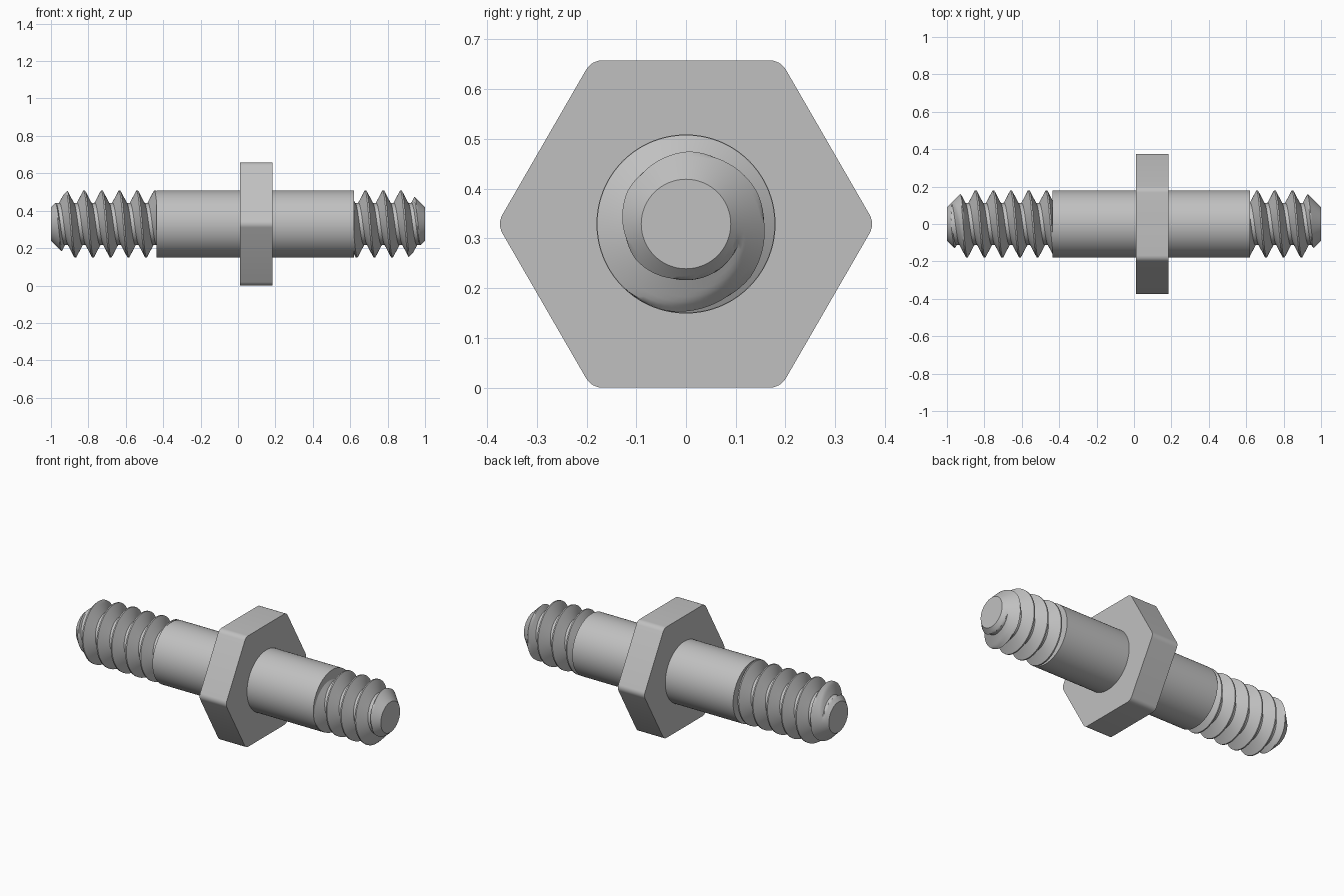
import bpy, bmesh, math

cube = bpy.data.objects.get("Cube")
if cube:
    bpy.data.objects.remove(cube)

AXIS = 0.329       # height of the long axis, also half the hex width
SHANK_R = 0.18
PITCH = 0.0945

steel = bpy.data.materials.new("grey steel")
steel.use_nodes = True
grey = (0.53, 0.53, 0.53, 1)
steel.diffuse_color = grey
steel.node_tree.nodes["Principled BSDF"].inputs["Base Color"].default_value = grey


def finish(bm, name):
    """Turn a bmesh into a smooth object with sharp edges kept."""
    bmesh.ops.recalc_face_normals(bm, faces=bm.faces)
    mesh = bpy.data.meshes.new(name)
    bm.to_mesh(mesh)
    bm.free()
    obj = bpy.data.objects.new(name, mesh)
    bpy.context.collection.objects.link(obj)
    mesh.materials.append(steel)
    bpy.ops.object.select_all(action="DESELECT")
    obj.select_set(True)
    bpy.context.view_layer.objects.active = obj
    bpy.ops.object.shade_smooth_by_angle(angle=math.radians(32))
    return obj


def prism(name, outline, x0, x1):
    """Extrude a (y, z) outline around the axis from x0 to x1."""
    bm = bmesh.new()
    ends = [[bm.verts.new((x, y, AXIS + z)) for y, z in outline] for x in (x0, x1)]
    n = len(outline)
    for i in range(n):
        j = (i + 1) % n
        bm.faces.new((ends[0][i], ends[0][j], ends[1][j], ends[1][i]))
    for end in ends:
        bm.faces.new(end)
    return finish(bm, name)


def circle(radius, n=96):
    return [(radius * math.cos(math.tau * i / n), radius * math.sin(math.tau * i / n))
            for i in range(n)]


def rounded_hex(apothem, fillet, steps=6):
    reach = (apothem - fillet) / math.cos(math.pi / 6)
    points = []
    for corner in range(6):
        mid = corner * math.pi / 3
        for s in range(steps + 1):
            a = mid + (s / steps - 0.5) * math.pi / 3
            points.append((reach * math.cos(mid) + fillet * math.cos(a),
                           reach * math.sin(mid) + fillet * math.sin(a)))
    return points


def thread_radius(u, x):
    """Thread profile at fraction u of the pitch, cut by the end chamfer."""
    d = abs(u - round(u))
    t = min(max((d - 0.04) / 0.36, 0), 1)
    return min(0.179 - 0.066 * t, 0.09 + 1 - abs(x))


def thread(name, x0, x1, crest, n=72):
    """Right-handed helical surface; crest is an x where the top has a peak."""
    half = [0.04, 0.1, 0.16, 0.22, 0.28, 0.34, 0.4, 0.46]
    steps = [-u for u in reversed(half)] + half
    first = math.floor((x0 - crest) / PITCH) - 2
    last = math.ceil((x1 - crest) / PITCH) + 2
    bm = bmesh.new()
    rows = []
    for turn in range(first, last):
        for u in steps:
            row = []
            for i in range(n + 1):
                shift = i / n - 0.25
                x = min(max(crest + PITCH * (turn + u + shift), x0), x1)
                r = thread_radius((x - crest) / PITCH - shift, x)
                a = math.tau * i / n
                row.append(bm.verts.new((x, r * math.cos(a), AXIS + r * math.sin(a))))
            rows.append(row)
    for low, high in zip(rows, rows[1:]):
        for i in range(n):
            quad = (low[i], low[i + 1], high[i + 1], high[i])
            # skip the parts of the helix lying wholly past an end
            if max(v.co.x for v in quad) - min(v.co.x for v in quad) > 1e-6:
                bm.faces.new(quad)
    bmesh.ops.remove_doubles(bm, verts=bm.verts, dist=1e-5)
    bmesh.ops.delete(bm, geom=[v for v in bm.verts if not v.link_faces], context="VERTS")
    bmesh.ops.holes_fill(bm, edges=[e for e in bm.edges if e.is_boundary], sides=0)
    return finish(bm, name)


# Plain shank and hexagonal collar
prism("shank", circle(SHANK_R), -0.435, 0.62)
prism("hex_collar", rounded_hex(AXIS, 0.038), 0.01, 0.185)

# Threaded ends with chamfered tips
thread("right_thread", -1.0, -0.425, -0.917)
thread("left_thread", 0.61, 1.0, 0.682)
